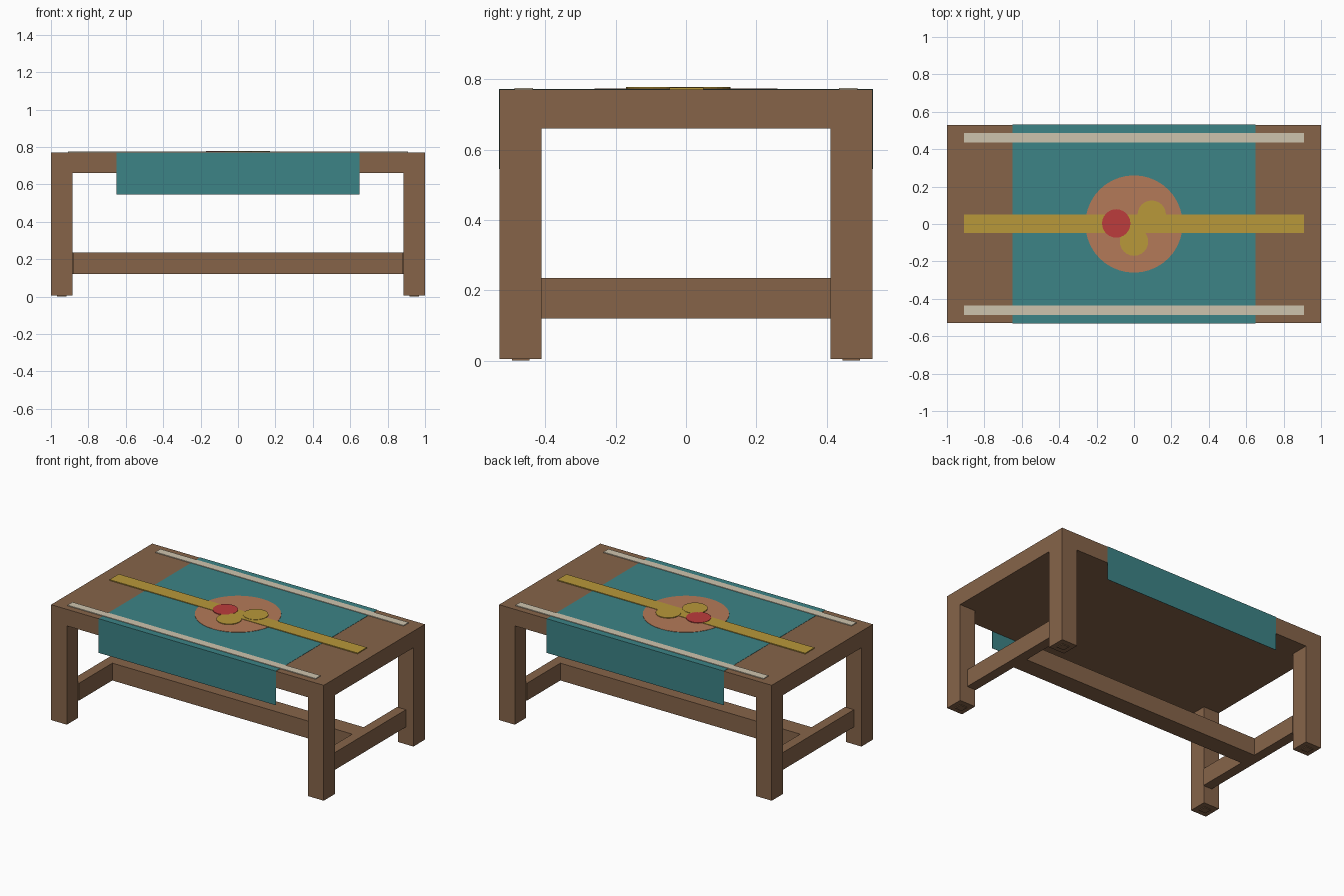
import bpy, math

if "Cube" in bpy.data.objects:
    bpy.data.objects.remove(bpy.data.objects["Cube"])


def material(name, rgb):
    lin = [(c / 255 / 12.92) if c < 10 else ((c / 255 + 0.055) / 1.055) ** 2.4 for c in rgb]
    m = bpy.data.materials.new(name)
    m.diffuse_color = (*lin, 1)
    m.use_nodes = True
    m.node_tree.nodes["Principled BSDF"].inputs["Base Color"].default_value = m.diffuse_color
    return m


WOOD = material("brown wood", (134, 100, 73))
TEAL = material("teal cloth", (60, 131, 134))
CLAY = material("clay orange", (180, 122, 89))
GOLD = material("gold", (184, 152, 58))
RED = material("red", (188, 60, 60))
CREAM = material("cream", (206, 196, 174))


def box(name, x0, x1, y0, y1, z0, z1, mat):
    bpy.ops.mesh.primitive_cube_add(size=1, location=((x0 + x1) / 2, (y0 + y1) / 2, (z0 + z1) / 2))
    o = bpy.context.object
    o.name = name
    o.scale = (x1 - x0, y1 - y0, z1 - z0)
    bpy.ops.object.transform_apply(location=False, rotation=False, scale=True)
    o.data.materials.append(mat)
    return o


def disc(name, x, y, r, z0, z1, mat, sides=24):
    bpy.ops.mesh.primitive_cylinder_add(vertices=sides, radius=r, depth=z1 - z0,
                                        location=(x, y, (z0 + z1) / 2))
    o = bpy.context.object
    o.name = name
    o.data.materials.append(mat)
    return o


# Table top
box("table_top", -1, 1, -0.53, 0.53, 0.66, 0.77, WOOD)

# Legs with small foot pads
for sx in (-1, 1):
    for sy in (-1, 1):
        cx, cy = sx * 0.9425, sy * 0.47
        box("leg", cx - 0.0575, cx + 0.0575, cy - 0.06, cy + 0.06, 0.005, 0.66, WOOD)
        box("foot_pad", cx - 0.025, cx + 0.025, cy - 0.025, cy + 0.025, 0, 0.005, WOOD)

# Stretchers: one at each end, one long one in the middle
for s in (-1, 1):
    a, b = sorted((s * 0.88, s * 0.945))
    box("side_stretcher", a, b, -0.41, 0.41, 0.12, 0.235, WOOD)
box("long_stretcher", -0.88, 0.88, -0.06, 0.06, 0.12, 0.235, WOOD)

# Cloth with a hanging flap on each long side
box("cloth", -0.65, 0.65, -0.532, 0.532, 0.77, 0.7715, TEAL)
for s in (-1, 1):
    a, b = sorted((s * 0.53, s * 0.532))
    box("cloth_flap", -0.65, 0.65, a, b, 0.545, 0.7715, TEAL)

# Round mat, centre runner and edge strips
disc("round_mat", 0, 0, 0.26, 0.7705, 0.7735, CLAY, 40)
box("centre_runner", -0.91, 0.91, -0.047, 0.05, 0.7695, 0.776, GOLD)
for s in (-1, 1):
    box("edge_strip", -0.91, 0.91, s * 0.461 - 0.026, s * 0.461 + 0.026, 0.7695, 0.775, CREAM)

# Three small plates
disc("red_plate", -0.095, 0.003, 0.076, 0.773, 0.778, RED)
disc("gold_plate_right", 0.095, 0.05, 0.076, 0.773, 0.778, GOLD)
disc("gold_plate_front", 0, -0.094, 0.076, 0.773, 0.778, GOLD)
